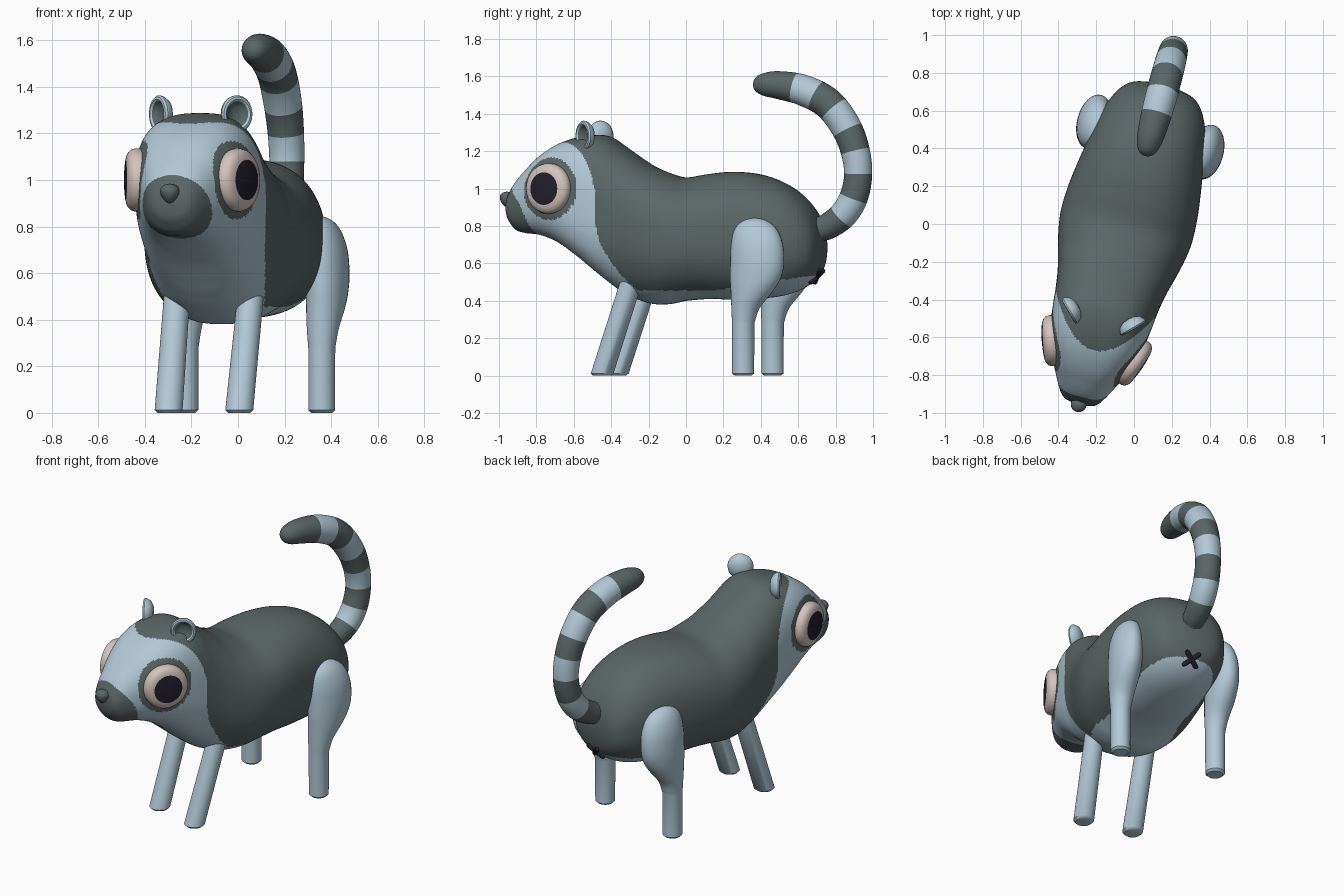
import bpy, bmesh, math
from mathutils import Vector, Matrix

if "Cube" in bpy.data.objects:
    bpy.data.objects.remove(bpy.data.objects["Cube"])

# Everything is built symmetric about x = 0, then turned 15 degrees about z
PLACE = Matrix.Translation((-0.037, 0, 0)) @ Matrix.Rotation(math.radians(-15), 4, 'Z')
COS = math.cos(math.radians(15))


def material(name, rgb):
    m = bpy.data.materials.new(name)
    m.diffuse_color = (*rgb, 1)
    m.use_nodes = True
    m.node_tree.nodes["Principled BSDF"].inputs["Base Color"].default_value = m.diffuse_color
    return m


DARK = material("dark grey fur", (0.105, 0.133, 0.133))
LIGHT = material("pale blue fur", (0.45, 0.59, 0.68))
EYE = material("pinkish eye", (0.66, 0.55, 0.51))
BLACK = material("near black", (0.016, 0.014, 0.026))


def spline(pts, k, first=None, last=None):
    """Catmull-Rom through tuples, k steps per span."""
    ext = lambda a, b: tuple(2 * p - q for p, q in zip(a, b))
    p = [first or ext(pts[0], pts[1])] + pts + [last or ext(pts[-1], pts[-2])]
    out = []
    for i in range(1, len(p) - 2):
        for j in range(k):
            t = j / k
            out.append(tuple(0.5 * (2 * b + (c - a) * t + (2 * a - 5 * b + 4 * c - d) * t * t
                                    + (3 * b - a - 3 * c + d) * t ** 3)
                             for a, b, c, d in zip(*p[i - 1:i + 3])))
    return out + [pts[-1]]


def skin(name, rings, mats, rule=None):
    """Join rings of points; rule(i, centre) gives the material index."""
    bm = bmesh.new()
    vs = [[bm.verts.new(q) for q in r] for r in rings]
    n = len(rings[0])
    for i in range(len(vs) - 1):
        for j in range(n):
            f = bm.faces.new((vs[i][j], vs[i][(j + 1) % n], vs[i + 1][(j + 1) % n], vs[i + 1][j]))
            if rule:
                f.material_index = rule(i, f.calc_center_median())
    for i, row in ((0, vs[0]), (len(vs) - 2, vs[-1])):
        f = bm.faces.new(row)
        if rule:
            f.material_index = rule(i, f.calc_center_median())
    bmesh.ops.remove_doubles(bm, verts=bm.verts, dist=1e-5)
    bmesh.ops.recalc_face_normals(bm, faces=bm.faces)
    bm.transform(PLACE)
    me = bpy.data.meshes.new(name)
    bm.to_mesh(me)
    bm.free()
    for m in mats:
        me.materials.append(m)
    me.shade_smooth()
    me.set_sharp_from_angle(angle=math.radians(40))
    ob = bpy.data.objects.new(name, me)
    bpy.context.collection.objects.link(ob)
    return ob


def circle(c, u, v, n=32):
    c, u, v = Vector(c), Vector(u), Vector(v)
    return [c + u * math.cos(2 * math.pi * i / n) + v * math.sin(2 * math.pi * i / n) for i in range(n)]


def lathe(name, profile, centre, axis, mats, rule=None, tall=1.0, n=48):
    """Turn (radius, height) points around an axis."""
    a = Vector(axis).normalized()
    u = a.orthogonal().normalized() if abs(a.z) > 0.9 else Vector((0, 0, 1)).cross(a).normalized()
    v = a.cross(u)
    return skin(name, [circle(Vector(centre) + a * h, u * r, v * r * tall, n) for r, h in profile], mats, rule)


# Body and head: y, top, bottom, half width, squareness
BODY = [(-.990, .90, .90, 0, 2.1), (-.980, .96, .84, .07, 2.1), (-.96, 1.0, .805, .10, 2.2),
        (-.93, 1.045, .775, .122, 2.3), (-.88, 1.10, .762, .15, 2.4), (-.80, 1.175, .752, .19, 2.6),
        (-.70, 1.237, .715, .230, 2.8), (-.60, 1.272, .65, .256, 2.9), (-.50, 1.287, .57, .27, 2.8),
        (-.42, 1.275, .505, .278, 2.6), (-.32, 1.21, .435, .294, 2.4), (-.20, 1.13, .388, .325, 2.3),
        (-.10, 1.085, .382, .347, 2.3), (0, 1.06, .40, .358, 2.3), (.13, 1.078, .41, .352, 2.3),
        (.26, 1.09, .407, .335, 2.3), (.40, 1.078, .412, .312, 2.3), (.52, 1.04, .425, .29, 2.3),
        (.62, .98, .455, .258, 2.3), (.70, .895, .505, .21, 2.3), (.745, .80, .57, .14, 2.2),
        (.763, .69, .69, 0, 2.1)]
EYE_C = Vector((.226, -.70, 1.0))
EYE_N = Vector((math.cos(math.radians(19)), -math.sin(math.radians(19)), 0))


def body_ring(y, top, bot, hw, n, count=144):
    ring = []
    for i in range(count):
        a = 2 * math.pi * i / count
        c, s = math.cos(a), math.sin(a)
        ring.append(Vector((hw * math.copysign(abs(c) ** (2 / n), c), y,
                            (top + bot) / 2 + (top - bot) / 2 * math.copysign(abs(s) ** (2 / n), s))))
    return ring


def body_colour(i, c):
    if (c - Vector((0, -.95, .84))).length < .18:      # muzzle
        return 0
    d = Vector((abs(c.x), c.y, c.z)) - EYE_C           # eye patches
    if (d - EYE_N * d.dot(EYE_N)).length < .168 and d.dot(EYE_N) > -.15:
        return 0
    if c.z < .455 + .15 * max(0, c.y - .2):            # belly
        return 1
    if c.z > 1.0 and c.y > -.69 + 3.4 * c.x ** 2:      # cap on the head
        return 0
    return 0 if c.y > -.43 + 1.4 * max(0, .85 - c.z) ** 2 else 1


flip = lambda r: (r[0], r[2], r[1], -r[3], r[4])       # rounds off the ends
skin("body", [body_ring(*r) for r in spline(BODY, 10, flip(BODY[1]), flip(BODY[-2]))],
     [DARK, LIGHT], body_colour)

# Nose, narrower at its lower end
nose = []
for i in range(13):
    a = math.pi * i / 12
    w = math.sin(a) * (1 - .3 * math.cos(a))
    nose.append(circle((0, -.99, .942 - .042 * math.cos(a)), (.04 * w, 0, 0), (0, .038 * w, 0), 24))
skin("nose", nose, [DARK])

# Legs: z, y, y radius, x, x radius
FRONT = [(0, -.424, .047, .157, .047), (.012, -.422, .061, .157, .06), (.53, -.25, .06, .164, .056)]
FOOT = [(0, .398, .045, .304, .045), (.012, .398, .059, .304, .057)]
THIGH = [(.28, .398, .060, .304, .058), (.36, .411, .076, .305, .068), (.45, .446, .114, .308, .081),
         (.52, .467, .138, .309, .087), (.60, .477, .147, .309, .089), (.70, .475, .142, .305, .085),
         (.78, .465, .118, .297, .068), (.826, .458, .07, .288, .042), (.843, .455, 0, .285, 0)]
t = THIGH[-2]
HIND = FOOT + spline(THIGH, 5, last=(t[0], t[1], -t[2], t[3], -t[4]))

EAR = [(0, -.04), (.035, -.036), (.06, -.022), (.074, 0), (.076, .012), (.070, .021), (.060, .023),
       (.052, .017), (.045, .004), (.025, -.006), (0, -.008)]
EYEBALL = [(0, -.05), (.125, -.05), (.135, -.01), (.135, .008), (.130, .023), (.120, .034), (.105, .042),
           (.087, .046), (.06, .049), (.03, .051), (0, .052)]

for side, s in (("right", 1), ("left", -1)):
    for part, rows in (("front_leg", FRONT), ("hind_leg", HIND)):
        skin(f"{part}_{side}", [circle((s * x, y, z), (rx, 0, 0), (0, ry, 0)) for z, y, ry, x, rx in rows], [LIGHT])
    # Eye with a flush pupil, and cupped ear with a dark inside
    lathe("eye_" + side, EYEBALL, (s * EYE_C.x, EYE_C.y, EYE_C.z), (s * EYE_N.x, EYE_N.y, 0),
          [EYE, BLACK], lambda i, c: int(i >= 7))
    lathe("ear_" + side, EAR, (s * .165, -.512, 1.283), (s, -1, 0),
          [LIGHT, DARK], lambda i, c: int(i >= 7), tall=1.06)

# Tail: y as seen from the side, z, radius
TAIL = [(.68, .77, .062), (.76, .80, .070), (.84, .86, .075), (.895, .95, .076), (.92, 1.07, .075),
        (.905, 1.20, .078), (.855, 1.33, .082), (.76, 1.455, .084), (.63, 1.525, .083), (.50, 1.553, .075),
        (.42, 1.557, .062), (.375, 1.557, .038), (.36, 1.557, 0)]
path = spline(TAIL, 14, last=(.375, 1.557, -.038))
rings, arc = [], [0]
for i, (y, z, r) in enumerate(path):
    a, b = path[max(i - 1, 0)], path[min(i + 1, len(path) - 1)]
    d = Vector((0, b[0] - a[0], b[1] - a[1])).normalized()
    if i:
        arc.append(arc[-1] + math.hypot(y - path[i - 1][0], z - path[i - 1][1]))
    rings.append(circle((0, y / COS, z), (r, 0, 0), Vector((0, -d.z, d.y)) * r, 40))


def tail_colour(i, c):
    band = math.floor(((arc[i] + arc[i + 1]) / 2 - .045) / .125)
    return 0 if band >= 8 or band % 2 == 0 else 1


skin("tail", rings, [DARK, LIGHT], tail_colour)

# Crossed stitch under the tail
for k, s in (("a", 1), ("b", -1)):
    d = Vector((s, .6, .8)).normalized()
    lathe("stitch_" + k, [(0, -.066), (.010, -.062), (.014, -.05), (.014, .05), (.010, .062), (0, .066)],
          (0, .725, .530), d, [BLACK], n=16)
